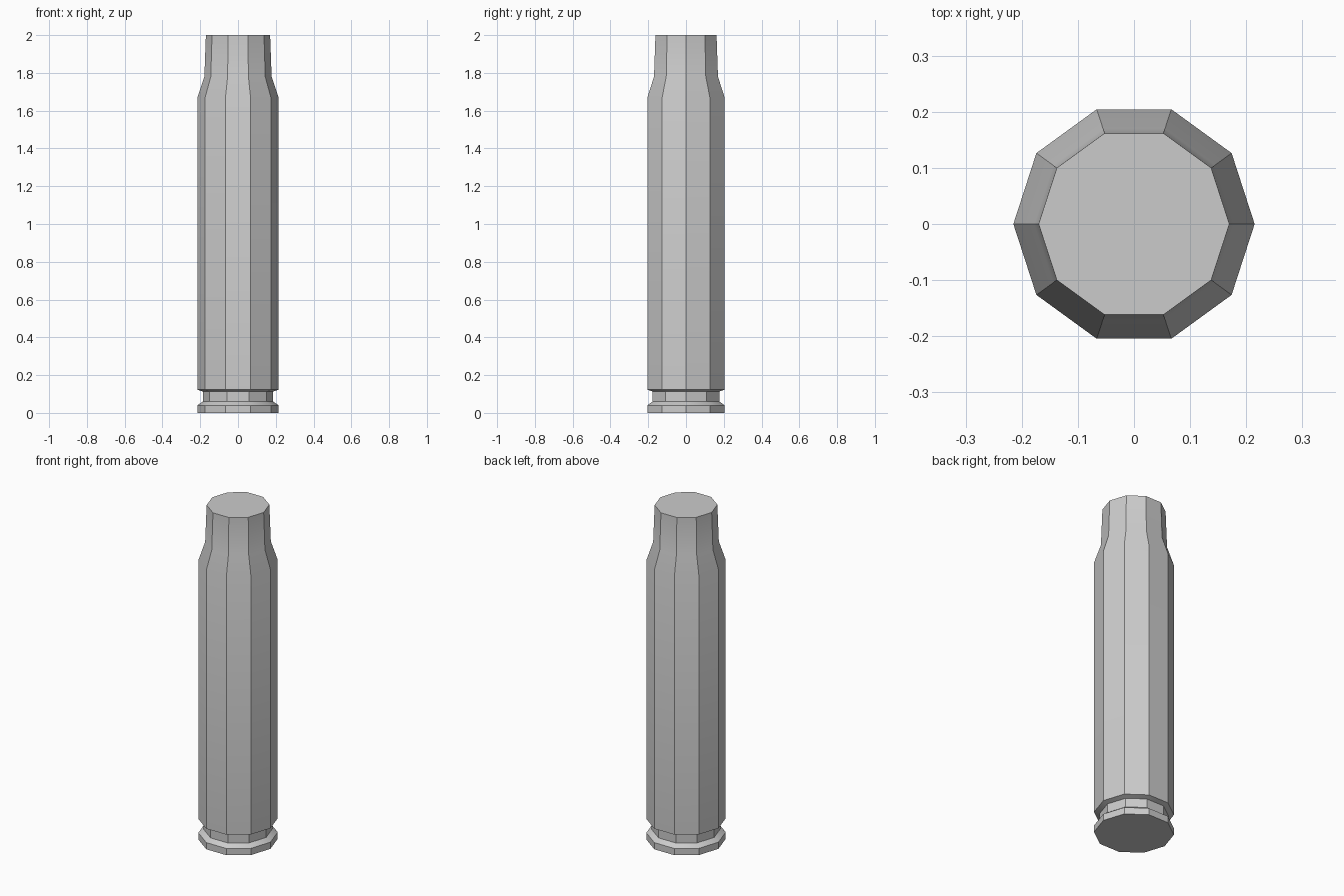
import bpy, bmesh
from math import cos, sin, tau, radians

if "Cube" in bpy.data.objects:
    bpy.data.objects.remove(bpy.data.objects["Cube"])

SIDES = 10
# (radius, height) from base rim, through extraction groove, body, shoulder and neck
PROFILE = [(0.215, 0.0), (0.215, 0.04), (0.186, 0.06), (0.186, 0.113),
           (0.215, 0.123), (0.215, 1.67), (0.178, 1.78), (0.17, 2.0)]


def lathe(name, profile, sides):
    bm = bmesh.new()
    rings = [[bm.verts.new((r * cos(tau * i / sides), r * sin(tau * i / sides), z))
              for i in range(sides)] for r, z in profile]
    for low, high in zip(rings, rings[1:]):
        for i in range(sides):
            j = (i + 1) % sides
            bm.faces.new((low[i], low[j], high[j], high[i]))
    # closed ends
    bm.faces.new(rings[0][::-1])
    bm.faces.new(rings[-1])
    mesh = bpy.data.meshes.new(name)
    bm.to_mesh(mesh)
    bm.free()
    obj = bpy.data.objects.new(name, mesh)
    bpy.context.collection.objects.link(obj)
    return obj


# Ten-sided casing; facets stay sharp, gentle bends along the profile are smooth
casing = lathe("casing", PROFILE, SIDES)
bpy.context.view_layer.objects.active = casing
casing.select_set(True)
bpy.ops.object.shade_smooth_by_angle(angle=radians(30))
